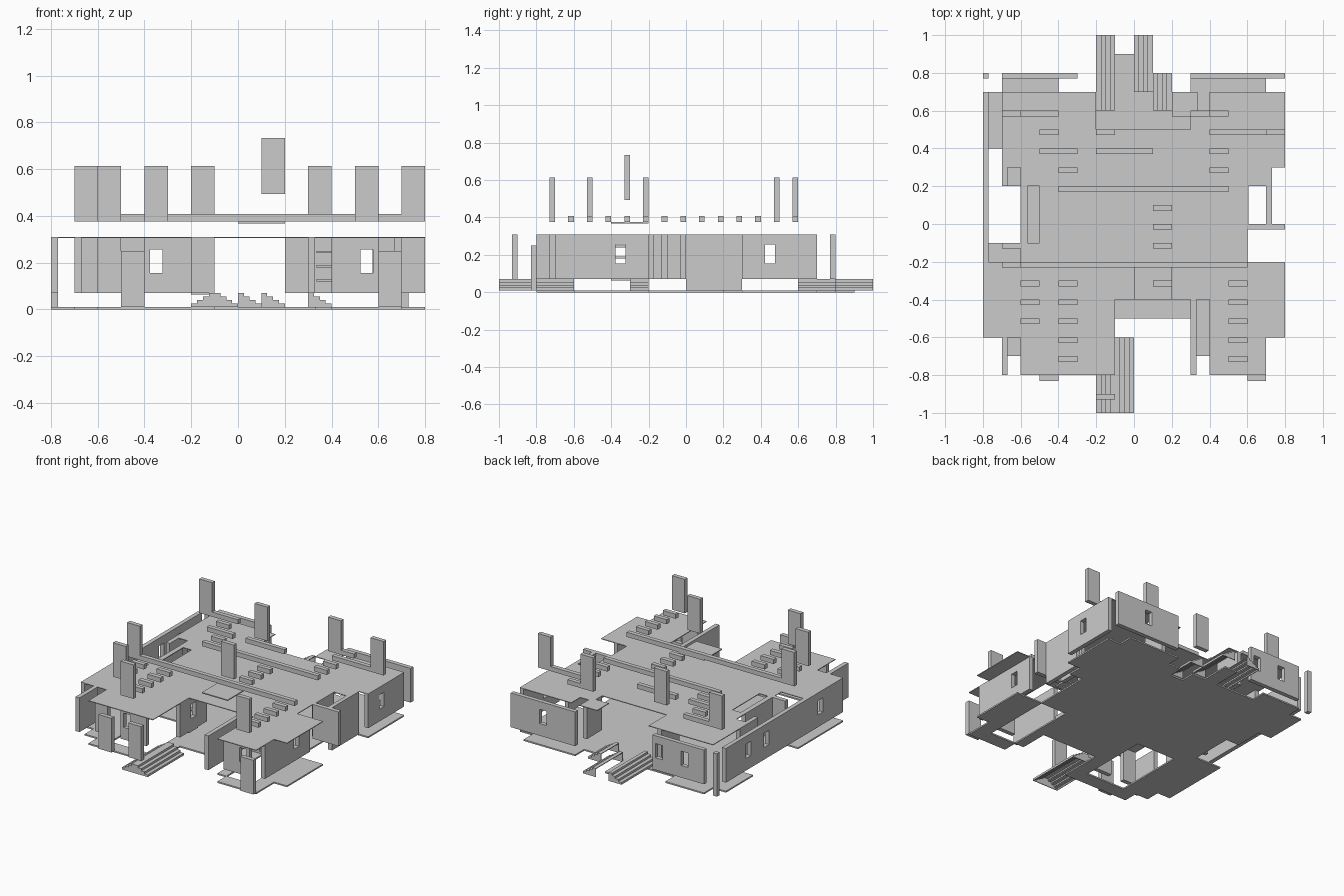
import bpy, bmesh

if "Cube" in bpy.data.objects:
    bpy.data.objects.remove(bpy.data.objects["Cube"])

def add_box(bm, x0, x1, y0, y1, z0, z1):
    v = [bm.verts.new((x, y, z)) for x in (x0, x1) for y in (y0, y1) for z in (z0, z1)]
    for f in ((0, 1, 3, 2), (4, 6, 7, 5), (0, 4, 5, 1), (2, 3, 7, 6), (0, 2, 6, 4), (1, 5, 7, 3)):
        bm.faces.new([v[i] for i in f])

def make(name, boxes):
    bm = bmesh.new()
    for b in boxes:
        add_box(bm, *b)
    me = bpy.data.meshes.new(name)
    bm.to_mesh(me)
    bm.free()
    ob = bpy.data.objects.new(name, me)
    bpy.context.collection.objects.link(ob)

def plate(name, rects, z0, z1, holes=()):
    """Flat slab from overlapping rectangles minus holes, joined into one clean outline."""
    allr = list(rects) + list(holes)
    xs = sorted({r[i] for r in allr for i in (0, 1)})
    ys = sorted({r[i] for r in allr for i in (2, 3)})
    inside = lambda rs, x, y: any(r[0] < x < r[1] and r[2] < y < r[3] for r in rs)
    bm = bmesh.new()
    for xa, xb in zip(xs, xs[1:]):
        for ya, yb in zip(ys, ys[1:]):
            cx, cy = (xa + xb) / 2, (ya + yb) / 2
            if inside(rects, cx, cy) and not inside(holes, cx, cy):
                bm.faces.new([bm.verts.new((x, y, z0)) for x, y in
                              ((xa, ya), (xb, ya), (xb, yb), (xa, yb))])
    bmesh.ops.remove_doubles(bm, verts=bm.verts, dist=1e-4)
    top = bmesh.ops.extrude_face_region(bm, geom=bm.faces[:], use_keep_orig=True)
    for v in [g for g in top['geom'] if isinstance(g, bmesh.types.BMVert)]:
        v.co.z = z1
    bmesh.ops.recalc_face_normals(bm, faces=bm.faces)
    me = bpy.data.meshes.new(name)
    bm.to_mesh(me)
    bm.free()
    ob = bpy.data.objects.new(name, me)
    bpy.context.collection.objects.link(ob)

T = 0.03            # wall thickness
LOW, TOP = 0.07, 0.31

def wall(name, axis, a, b, c, windows=(), z0=LOW, z1=TOP):
    """Wall running along axis from a to b, thickness c..c+T, with window centres."""
    segs, s = [], a
    for w in sorted(windows):
        segs += [(s, w - 0.027, z0, z1), (w - 0.027, w + 0.027, z0, 0.155),
                 (w - 0.027, w + 0.027, 0.255, z1)]
        s = w + 0.027
    segs.append((s, b, z0, z1))
    make(name, [(p, q, c, c + T, u, v) if axis == 'x' else (c, c + T, p, q, u, v)
                for p, q, u, v in segs])

def stairs(name, x_low, x_high, y0, y1, n=4):
    """Hollow stairs climbing from x_low to x_high: treads, risers and closed sides."""
    d, h, t, boxes = (x_high - x_low) / n, 0.06 / n, 0.005, []
    for i in range(n):
        xa, xb, z = x_low + i * d, x_low + (i + 1) * d, 0.01 + (i + 1) * h
        lo, hi = min(xa, xb), max(xa, xb)
        boxes.append((lo, hi, y0, y1, z - t, z))
        r = xa + (t if d > 0 else -t)
        boxes.append((min(xa, r), max(xa, r), y0, y1, z - h, z))
        boxes.append((lo, hi, y0, y0 + t, 0.01, z))
        boxes.append((lo, hi, y1 - t, y1, 0.01, z))
    make(name, boxes)

# Ground floor plate, open under the raised front rooms
plate("ground_floor", [
    (-0.6, 0.6, -0.4, 0.6), (-0.6, -0.1, -0.8, -0.4), (-0.7, -0.6, -0.7, -0.1),
    (-0.8, -0.6, -0.6, -0.1), (-0.1, 0.4, -0.5, -0.4), (0.33, 0.4, -0.7, -0.4),
    (0.4, 0.7, -0.8, -0.2), (0.7, 0.8, -0.6, -0.2), (0.6, 0.7, 0.2, 0.7),
    (0.7, 0.8, 0.3, 0.7), (-0.7, -0.6, 0.2, 0.7), (-0.8, -0.7, 0.4, 0.7),
    (-0.7, -0.4, 0.6, 0.8), (-0.4, 0.1, 0.6, 0.7), (-0.1, 0.0, 0.7, 0.9),
    (0.2, 0.6, 0.6, 0.7), (0.3, 0.7, 0.7, 0.8)], 0.0, 0.01,
    [(-0.5, -0.2, -0.7, -0.2), (0.4, 0.6, -0.7, -0.2)])

# Thin ceiling slab with a narrow opening on the left
plate("ceiling_slab", [
    (-0.6, 0.6, -0.2, 0.5), (-0.6, -0.1, -0.8, -0.2), (-0.1, 0.4, -0.4, -0.2),
    (0.4, 0.7, -0.8, -0.2), (0.7, 0.8, -0.6, -0.2), (-0.77, -0.6, -0.6, -0.2),
    (-0.7, -0.6, 0.3, 0.6), (-0.7, -0.2, 0.5, 0.7),
    (0.3, 0.8, 0.5, 0.6), (0.6, 0.8, 0.3, 0.5), (0.6, 0.7, 0.2, 0.3), (0.4, 0.8, 0.6, 0.7),
    (0.2, 0.3, 0.57, 0.7), (0.3, 0.335, 0.5, 0.7)], 0.305, TOP,
    [(-0.565, -0.5, -0.1, 0.2)])
make("raised_slab", [(0, 0.2, -0.4, -0.2, 0.368, 0.375)])
make("stair_landing", [(-0.2, -0.1, -0.4, -0.3, 0.063, 0.07)])

# Outer walls
wall("left_wall_rear", 'y', -0.13, 0.7, -0.8, [0.25, 0.45])
wall("left_wall_front", 'y', -0.6, -0.13, -0.8, [-0.35])
wall("left_cross_wall", 'x', -0.7, -0.6, -0.13)
wall("left_short_wall", 'y', 0.2, 0.4, -0.7)
wall("left_front_corner_wall", 'y', -0.8, -0.6, -0.7)
wall("rear_wall_left", 'x', -0.7, -0.3, 0.77, [-0.55, -0.35])
make("rear_corner_pillar", [(-0.8, -0.77, 0.77, 0.8, 0.01, TOP)])
wall("rear_wall_right", 'x', 0.3, 0.8, 0.77, [0.55])
wall("right_wall_front", 'y', -0.7, -0.2, 0.67, [-0.35])
wall("right_wall_rear", 'y', 0.3, 0.7, 0.77, [0.45])
wall("right_low_wall", 'y', 0.0, 0.3, 0.7, (), 0.01)
wall("right_cross_wall", 'x', 0.6, 0.8, -0.03)
wall("recess_wall_right", 'y', -0.8, -0.4, 0.3)

# Inner walls under the ceiling
wall("front_wall_left", 'x', -0.4, -0.2, -0.73, [-0.35])
wall("front_wall_left_end", 'x', -0.6, -0.5, -0.73)
wall("front_wall_right", 'x', 0.4, 0.6, -0.73, [0.55])
wall("inner_wall_opening", 'y', -0.1, 0.2, -0.6)
wall("inner_wall_right", 'y', 0.0, 0.2, 0.575)
wall("recess_wall_left", 'y', -0.5, -0.2, -0.13, [-0.35])
wall("recess_wall_back", 'x', 0.2, 0.3, -0.2)
wall("rear_jamb_left", 'y', 0.5, 0.7, -0.3)
wall("rear_jamb_right", 'y', 0.5, 0.67, 0.3)

# Free-standing wall panels
make("front_panel_left", [(-0.5, -0.4, -0.83, -0.8, 0.01, 0.25)])
make("front_panel_right", [(0.6, 0.7, -0.83, -0.8, 0.01, 0.25)])
make("front_panel_stairs", [(-0.2, -0.1, -0.93, -0.9, LOW, TOP)])

# Low stairs
stairs("front_stairs_up", -0.2, -0.1, -1.0, -0.6)
stairs("front_stairs_down", 0.0, -0.1, -1.0, -0.6)
stairs("rear_stairs_left", -0.2, -0.1, 0.6, 1.0)
stairs("rear_stairs_middle", 0.1, 0.0, 0.7, 1.0)
stairs("rear_stairs_right", 0.2, 0.1, 0.6, 0.8)
stairs("inner_stairs", 0.4, 0.3, -0.3, -0.2)

# Columns of open treads
for name, x0, x1, y0 in (("tread_column_left", -0.2, -0.13, -0.4), ("tread_column_right", 0.335, 0.4, -0.3)):
    make(name, [(x0, x1, y0, y0 + 0.1, z, z + 0.01) for z in (0.12, 0.18, 0.24)])

# Low bars on the roof level: (x0, x1, list of front edges y)
bars = [(-0.6, -0.5, (-0.33, -0.43)), (-0.4, -0.3, (-0.33, -0.43, -0.53, -0.63, 0.27)),
        (0.1, 0.2, (0.07, -0.03, -0.13)), (0.5, 0.6, (-0.33, -0.43, -0.53, -0.63)),
        (0.4, 0.5, (0.37, 0.27, 0.57)), (-0.5, -0.3, (0.37,)), (-0.2, 0.1, (0.37,)),
        (-0.5, -0.4, (0.47,)), (-0.4, 0.5, (0.17,)), (-0.6, 0.6, (-0.23,)),
        (0.4, 0.7, (0.47,)), (-0.6, -0.4, (0.57,))]
for x0, x1, ys in bars:
    for y in ys:
        make("roof_bar", [(x0, x1, y, y + T, 0.375, 0.407)])

# Tall posts on the roof level, and one raised higher
for x, y in ((-0.7, 0.57), (-0.2, 0.47), (0.3, 0.57), (0.7, 0.47),
             (-0.7, -0.23), (-0.6, -0.53), (-0.4, -0.73), (0.5, -0.73)):
    make("roof_post", [(x, x + 0.1, y, y + T, 0.375, 0.613)])
make("high_post", [(0.1, 0.2, -0.33, -0.3, 0.493, 0.733)])
